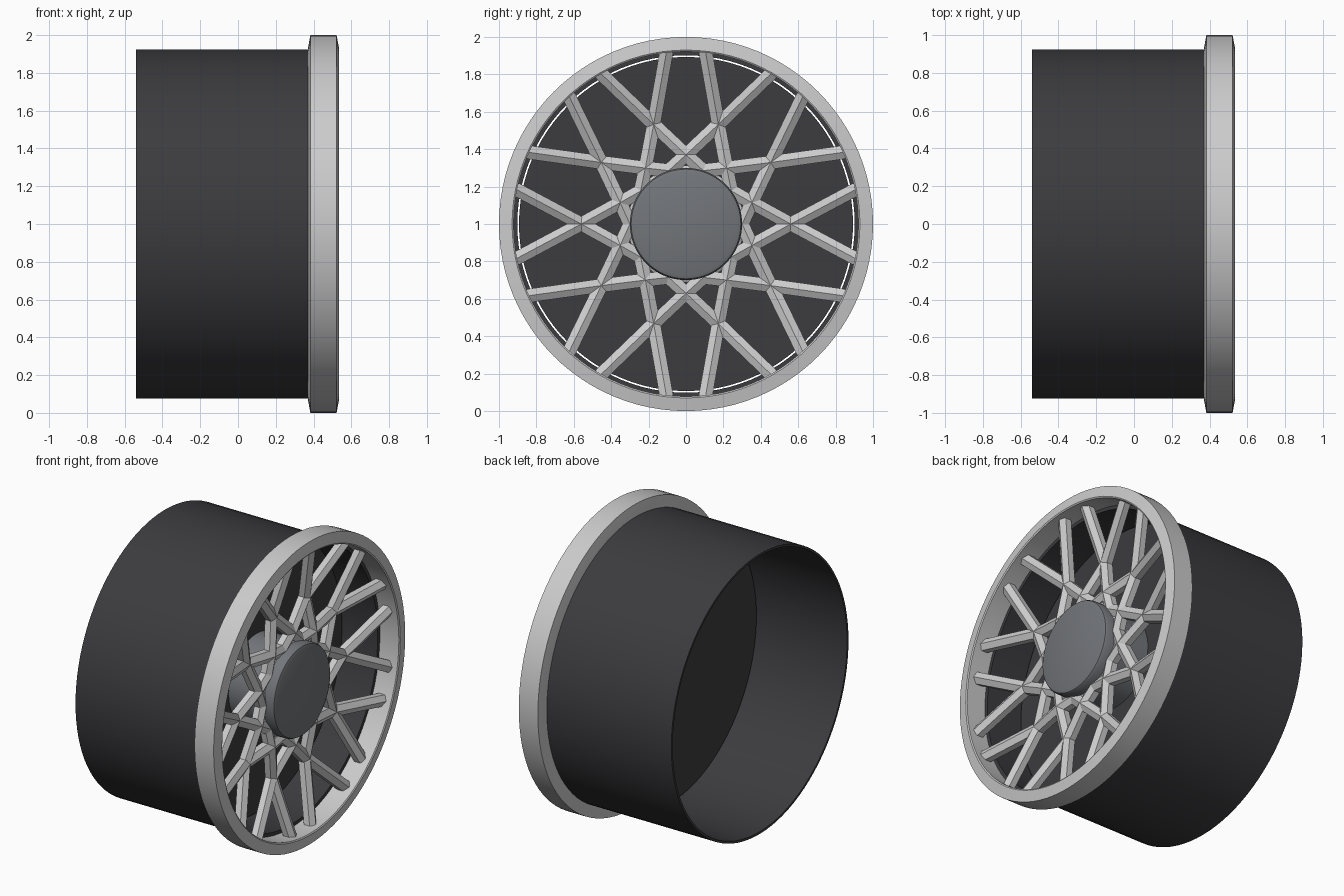
import bpy, bmesh
from math import sin, cos, pi, radians
from mathutils import Vector

if "Cube" in bpy.data.objects:
    bpy.data.objects.remove(bpy.data.objects["Cube"])

CENTRE = Vector((0, 0, 1))


def material(name, rgb):
    m = bpy.data.materials.new(name)
    m.diffuse_color = (*rgb, 1)
    m.use_nodes = True
    m.node_tree.nodes["Principled BSDF"].inputs["Base Color"].default_value = m.diffuse_color
    return m


def finish(name, bm, mat=None, angle=30, smooth=True):
    bmesh.ops.remove_doubles(bm, verts=bm.verts, dist=1e-5)
    bmesh.ops.recalc_face_normals(bm, faces=bm.faces)
    me = bpy.data.meshes.new(name)
    bm.to_mesh(me)
    bm.free()
    ob = bpy.data.objects.new(name, me)
    ob.location = CENTRE
    bpy.context.collection.objects.link(ob)
    if mat:
        me.materials.append(mat)
    if smooth:
        bpy.ops.object.select_all(action='DESELECT')
        ob.select_set(True)
        bpy.context.view_layer.objects.active = ob
        bpy.ops.object.shade_smooth_by_angle(angle=radians(angle))
    return ob


def lathe(name, profile, mat=None, closed=True, n=96):
    """Turn a profile of (x, radius) points about the x axis."""
    bm = bmesh.new()
    vs = [bm.verts.new((x, 0, r)) for x, r in profile]
    pairs = list(zip(vs, vs[1:] + vs[:1])) if closed else list(zip(vs, vs[1:]))
    edges = [bm.edges.new(p) for p in pairs]
    bmesh.ops.spin(bm, geom=vs + edges, cent=(0, 0, 0), axis=(1, 0, 0),
                   angle=2 * pi, steps=n, use_merge=False)
    return finish(name, bm, mat)


dark = material("dark_metal", (0.045, 0.045, 0.05))
hub_grey = material("hub_grey", (0.17, 0.18, 0.195))

# Barrel, open at the back
lathe("barrel", [(-0.54, 0.925), (0.39, 0.925), (0.39, 0.902), (-0.54, 0.91)], dark)

# Outer lip
lathe("rim_lip", [(0.37, 0.925), (0.372, 0.94), (0.383, 1.0), (0.522, 1.0),
                  (0.535, 0.93), (0.53, 0.922)])

# Plate inside the barrel, just clear of its wall
lathe("back_plate", [(0.11, 0), (0.11, 0.893), (0.135, 0.893), (0.135, 0)], dark, False)

# Hub column and centre cap
lathe("hub", [(0.12, 0), (0.12, 0.29), (0.385, 0.29), (0.385, 0)], hub_grey, False)
lathe("centre_cap", [(0.375, 0), (0.375, 0.29), (0.383, 0.3), (0.455, 0.3), (0.468, 0.293),
                     (0.475, 0.275), (0.477, 0)], hub_grey, False)


def polar(r, deg):
    return Vector((0, r * cos(radians(deg)), r * sin(radians(deg))))


def add_spoke(bm, base, side):
    # path: rim, first crossing, second crossing, tangent to the hub
    stops = [(0.455, 0.93, 6.4), (0.365, 0.56, 18), (0.385, 0.37, 36), (0.37, 0.275, 72)]
    path = [polar(r, base + side * a) + Vector((x, 0, 0)) for x, r, a in stops]
    along = path[-1] - path[0]
    across = Vector((0, -along.z, along.y)).normalized()
    rings = []
    for p in path:
        rings.append([bm.verts.new(p + Vector((0.042 * cos(k * pi / 3), 0, 0))
                                   + across * 0.042 * sin(k * pi / 3)) for k in range(6)])
    for a, b in zip(rings, rings[1:]):
        for k in range(6):
            j = (k + 1) % 6
            bm.faces.new((a[k], a[j], b[j], b[k]))
    bm.faces.new(rings[0])
    bm.faces.new(rings[-1])


# Ten pairs of crossing spokes
for i in range(10):
    bm = bmesh.new()
    for side in (1, -1):
        add_spoke(bm, 90 + 36 * i, side)
    finish(f"spoke_pair_{i + 1}", bm, smooth=False)
